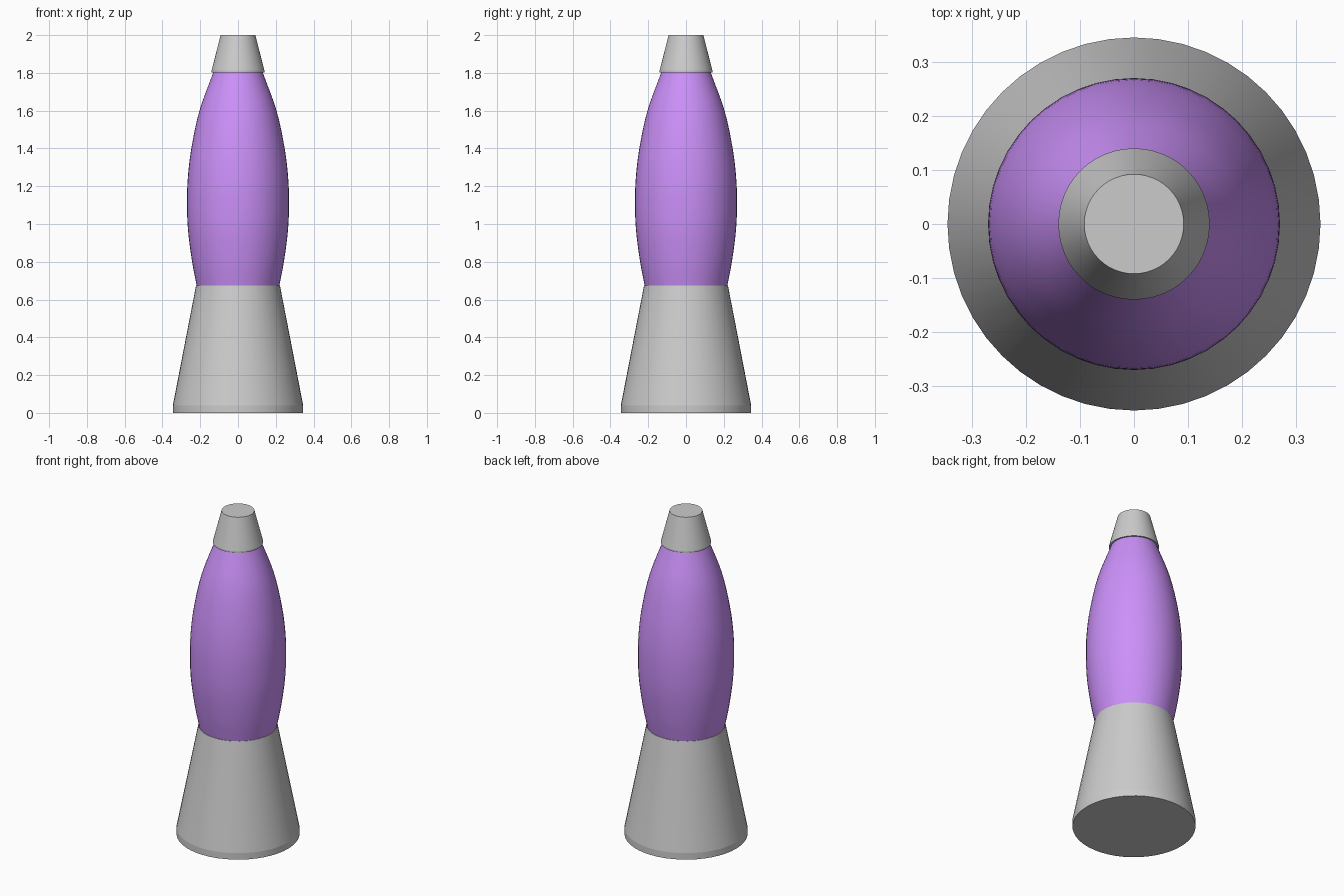
import bpy
import bmesh
import math
from mathutils import Vector

SIDES = 48

cube = bpy.data.objects.get("Cube")
if cube:
    bpy.data.objects.remove(cube, do_unlink=True)


def smooth_profile(points, steps=4):
    """Pass a Catmull-Rom curve through (radius, height) points."""
    pts = [Vector(p) for p in points]
    pts = [2 * pts[0] - pts[1]] + pts + [2 * pts[-1] - pts[-2]]
    curve = []
    for a, b, c, d in zip(pts, pts[1:], pts[2:], pts[3:]):
        for i in range(steps):
            t = i / steps
            curve.append(0.5 * (2 * b + (c - a) * t
                                + (2 * a - 5 * b + 4 * c - d) * t ** 2
                                + (3 * b - a - 3 * c + d) * t ** 3))
    return curve + [pts[-2]]


def lathe(name, profile, material=None):
    """Turn a (radius, height) profile around z and close both ends."""
    bm = bmesh.new()
    rings = []
    for r, z in profile:
        angles = [math.tau * i / SIDES for i in range(SIDES)]
        rings.append([bm.verts.new((r * math.cos(a), r * math.sin(a), z)) for a in angles])
    for low, high in zip(rings, rings[1:]):
        for i in range(SIDES):
            j = (i + 1) % SIDES
            bm.faces.new((low[i], low[j], high[j], high[i]))
    bm.faces.new(rings[0][::-1])
    bm.faces.new(rings[-1])
    mesh = bpy.data.meshes.new(name)
    bm.to_mesh(mesh)
    bm.free()
    obj = bpy.data.objects.new(name, mesh)
    bpy.context.collection.objects.link(obj)
    if material:
        mesh.materials.append(material)
    bpy.ops.object.select_all(action="DESELECT")
    obj.select_set(True)
    bpy.context.view_layer.objects.active = obj
    bpy.ops.object.shade_smooth_by_angle(angle=math.radians(9))
    return obj


# Purple glass material
purple = bpy.data.materials.new("purple_glass")
purple.use_nodes = True
color = (0.6, 0.28, 0.95, 1)
purple.diffuse_color = color
purple.node_tree.nodes["Principled BSDF"].inputs["Base Color"].default_value = color

# Conical stand with a short upright rim
lathe("base", [(0.345, 0), (0.345, 0.04), (0.222, 0.675)])

# Swelling glass vessel
glass = [(0.219, 0.675), (0.243, 0.8), (0.264, 0.96), (0.27, 1.1), (0.266, 1.24),
         (0.247, 1.4), (0.204, 1.6), (0.128, 1.81)]
lathe("glass", smooth_profile(glass), purple)

# Tapered cap with a small lip
lathe("cap", [(0.14, 1.802), (0.14, 1.812), (0.092, 2)])
